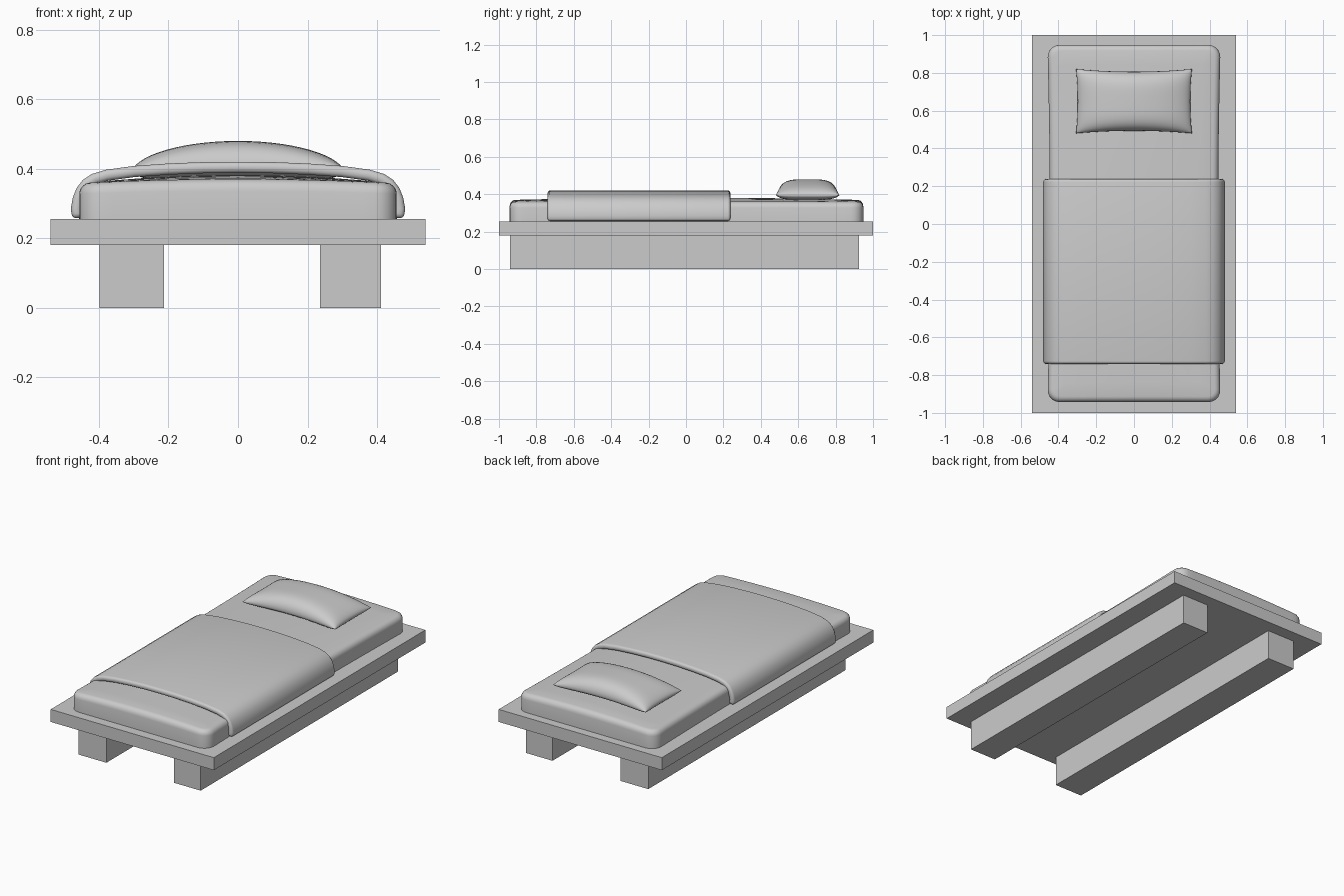
import bpy, bmesh, math

if "Cube" in bpy.data.objects:
    bpy.data.objects.remove(bpy.data.objects["Cube"])


def finish(bm, name, smooth=False):
    bmesh.ops.recalc_face_normals(bm, faces=bm.faces)
    mesh = bpy.data.meshes.new(name)
    bm.to_mesh(mesh)
    bm.free()
    ob = bpy.data.objects.new(name, mesh)
    bpy.context.collection.objects.link(ob)
    if smooth:
        bpy.ops.object.select_all(action='DESELECT')
        ob.select_set(True)
        bpy.context.view_layer.objects.active = ob
        bpy.ops.object.shade_smooth_by_angle(angle=math.radians(40))
    return ob


def box_bm(x0, x1, y0, y1, z0, z1):
    bm = bmesh.new()
    bmesh.ops.create_cube(bm, size=1)
    for v in bm.verts:
        v.co = (x0 + (v.co.x + .5) * (x1 - x0),
                y0 + (v.co.y + .5) * (y1 - y0),
                z0 + (v.co.z + .5) * (z1 - z0))
    return bm


def bevel(bm, edges, width, segments):
    bmesh.ops.bevel(bm, geom=edges, offset=width, segments=segments,
                    profile=.5, affect='EDGES', clamp_overlap=True)


# Platform and the two long support beams
finish(box_bm(-.54, .54, -1, 1, .18, .255), "platform")
for name, x0, x1 in (("left_beam", -.398, -.213), ("right_beam", .236, .411)):
    finish(box_bm(x0, x1, -.94, .925, 0, .18), name)

# Mattress: rounded slab, crowned on top and slightly waisted
bm = box_bm(-.46, .46, -.943, .948, .255, .358)
bevel(bm, [e for e in bm.edges if abs(e.verts[0].co.z - e.verts[1].co.z) > .05], .065, 5)
bevel(bm, [e for e in bm.edges if all(v.co.z > .357 for v in e.verts)], .03, 4)
for axis, half in ((0, .36), (1, .84)):
    for i in range(11):
        p = [0, 0, 0]
        n = [0, 0, 0]
        p[axis] = -half + 2 * half * i / 10
        n[axis] = 1
        bmesh.ops.bisect_plane(bm, geom=bm.verts[:] + bm.edges[:] + bm.faces[:],
                               plane_co=p, plane_no=n)
for v in bm.verts:
    x, y, z = v.co
    v.co.z += (z - .255) / .103 * .024 * (1 - (x / .46) ** 2) * (1 - .6 * y * y)
    v.co.x *= 1 - .032 * max(0, 1 - y * y)
finish(bm, "mattress", True)

# Blanket: draped arch profile with thickness and soft rims
half = [(.477, .256), (.481, .285), (.475, .318), (.464, .345), (.446, .368),
        (.42, .385), (.38, .397), (.3, .408), (.2, .415), (.1, .419)]
profile = [(-x, z) for x, z in half] + [(0, .42)] + [(x, z) for x, z in half[::-1]]
bm = bmesh.new()
rows = [[bm.verts.new((x, y, z)) for x, z in profile] for y in (-.74, .237)]
for i in range(len(profile) - 1):
    bm.faces.new((rows[0][i], rows[0][i + 1], rows[1][i + 1], rows[1][i]))
bmesh.ops.recalc_face_normals(bm, faces=bm.faces)
if sum(f.normal.z for f in bm.faces) < 0:
    bmesh.ops.reverse_faces(bm, faces=bm.faces)
mesh = bpy.data.meshes.new("blanket")
bm.to_mesh(mesh)
bm.free()
blanket = bpy.data.objects.new("blanket", mesh)
bpy.context.collection.objects.link(blanket)
solid = blanket.modifiers.new("thickness", 'SOLIDIFY')
solid.thickness = .032
solid.offset = -1
rim = blanket.modifiers.new("rim", 'BEVEL')
rim.width = .014
rim.segments = 4
rim.limit_method = 'ANGLE'
rim.angle_limit = math.radians(50)
for p in mesh.polygons:
    p.use_smooth = True

# Pillow: two puffed sheets joined along a pinched seam
bm = bmesh.new()
for side in (1, -1):
    new = bmesh.ops.create_grid(bm, x_segments=28, y_segments=20, size=1)["verts"]
    for vert in new:
        u, v = (math.sin(math.pi / 2 * c) for c in vert.co[:2])
        edge_v = math.sqrt(max(0, 1 - v ** 4))
        if side > 0:
            puff = .075 * math.sqrt(max(0, 1 - u * u)) * edge_v
        else:
            puff = -.032 * math.sqrt(max(0, 1 - u ** 8)) * edge_v
        vert.co = (.307 * u * (1 - .03 * (1 - v * v)),
                   .65 + .17 * v * (1 - .08 * (1 - u * u)),
                   .405 - .01 * u * u + puff)
bmesh.ops.remove_doubles(bm, verts=bm.verts, dist=.0004)
pillow = finish(bm, "pillow")
for p in pillow.data.polygons:
    p.use_smooth = True
